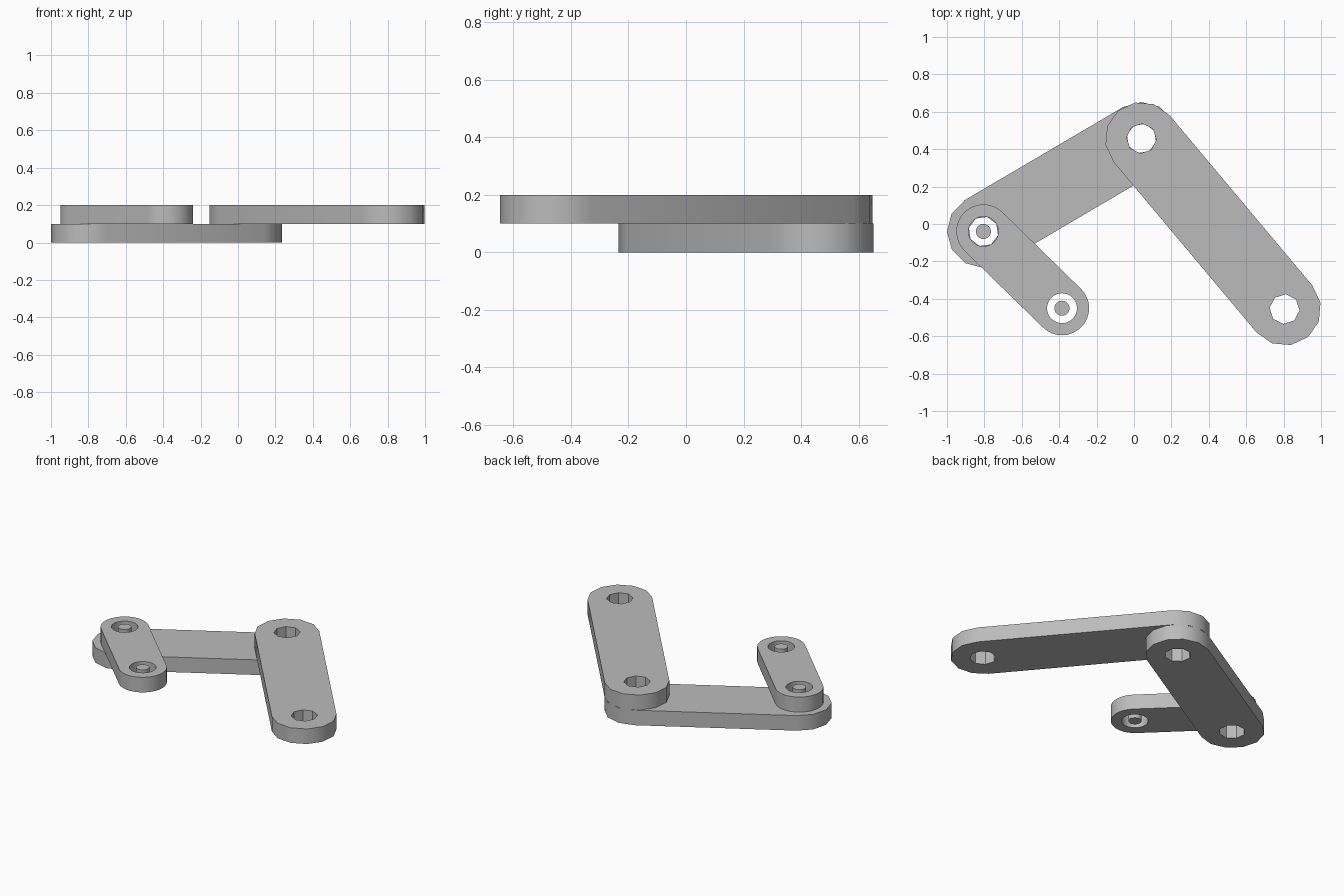
import bpy, bmesh
from math import pi, cos, sin, radians
from mathutils import Vector

cube = bpy.data.objects.get("Cube")
if cube:
    bpy.data.objects.remove(cube, do_unlink=True)

# Single plain grey for every part
grey = bpy.data.materials.new("plain_grey")
grey.use_nodes = True
GREY = (0.5, 0.5, 0.5, 1)
grey.diffuse_color = GREY
grey.node_tree.nodes["Principled BSDF"].inputs["Base Color"].default_value = GREY

THICK = 0.1
LEFT_PIVOT = Vector((-0.805, -0.04))
TOP_PIVOT = Vector((0.04, 0.457))
RIGHT_END = Vector((0.805, -0.455))
SHORT_END = Vector((-0.385, -0.45))


def arc(center, radius, start, sweep, steps):
    return [center + radius * Vector((cos(start + sweep * i / steps),
                                      sin(start + sweep * i / steps)))
            for i in range(steps + 1)]


def extrude_loops(name, loops, bottom):
    """Fill an outline with optional holes and extrude it into a plate."""
    bm = bmesh.new()
    edges = []
    for loop in loops:
        verts = [bm.verts.new((p.x, p.y, bottom)) for p in loop]
        edges += [bm.edges.new((v, verts[i - 1])) for i, v in enumerate(verts)]
    bmesh.ops.triangle_fill(bm, edges=edges, use_beauty=True, normal=(0, 0, 1))
    out = bmesh.ops.extrude_face_region(bm, geom=bm.faces[:], use_keep_orig=True)
    top = [g for g in out["geom"] if isinstance(g, bmesh.types.BMVert)]
    bmesh.ops.translate(bm, verts=top, vec=(0, 0, THICK))
    bmesh.ops.recalc_face_normals(bm, faces=bm.faces[:])
    mesh = bpy.data.meshes.new(name)
    bm.to_mesh(mesh)
    bm.free()
    mesh.materials.append(grey)
    obj = bpy.data.objects.new(name, mesh)
    bpy.context.collection.objects.link(obj)
    bpy.ops.object.select_all(action="DESELECT")
    obj.select_set(True)
    bpy.context.view_layer.objects.active = obj
    bpy.ops.object.shade_smooth_by_angle(angle=radians(35))
    return obj


def link(name, a, b, radius, bottom, end_steps, hole_sides):
    """Round-ended bar with a hole at each end."""
    d = b - a
    angle = Vector((1, 0)).angle_signed(d) * -1
    outline = (arc(a, radius, angle + pi / 2, pi, end_steps)
               + arc(b, radius, angle - pi / 2, pi, end_steps))
    holes = [arc(c, 0.08, angle, 2 * pi, hole_sides)[:-1] for c in (a, b)]
    return extrude_loops(name, [outline] + holes, bottom)


# Bars
link("lower_arm", LEFT_PIVOT, TOP_PIVOT, 0.195, 0, 6, 8)
link("upper_arm", TOP_PIVOT, RIGHT_END, 0.195, THICK, 6, 8)
link("short_link", LEFT_PIVOT, SHORT_END, 0.145, THICK, 16, 32)

# Pins in the short link
for name, c in (("pivot_pin", LEFT_PIVOT), ("end_pin", SHORT_END)):
    extrude_loops(name, [arc(c, 0.04, 0, 2 * pi, 32)[:-1]], THICK)
